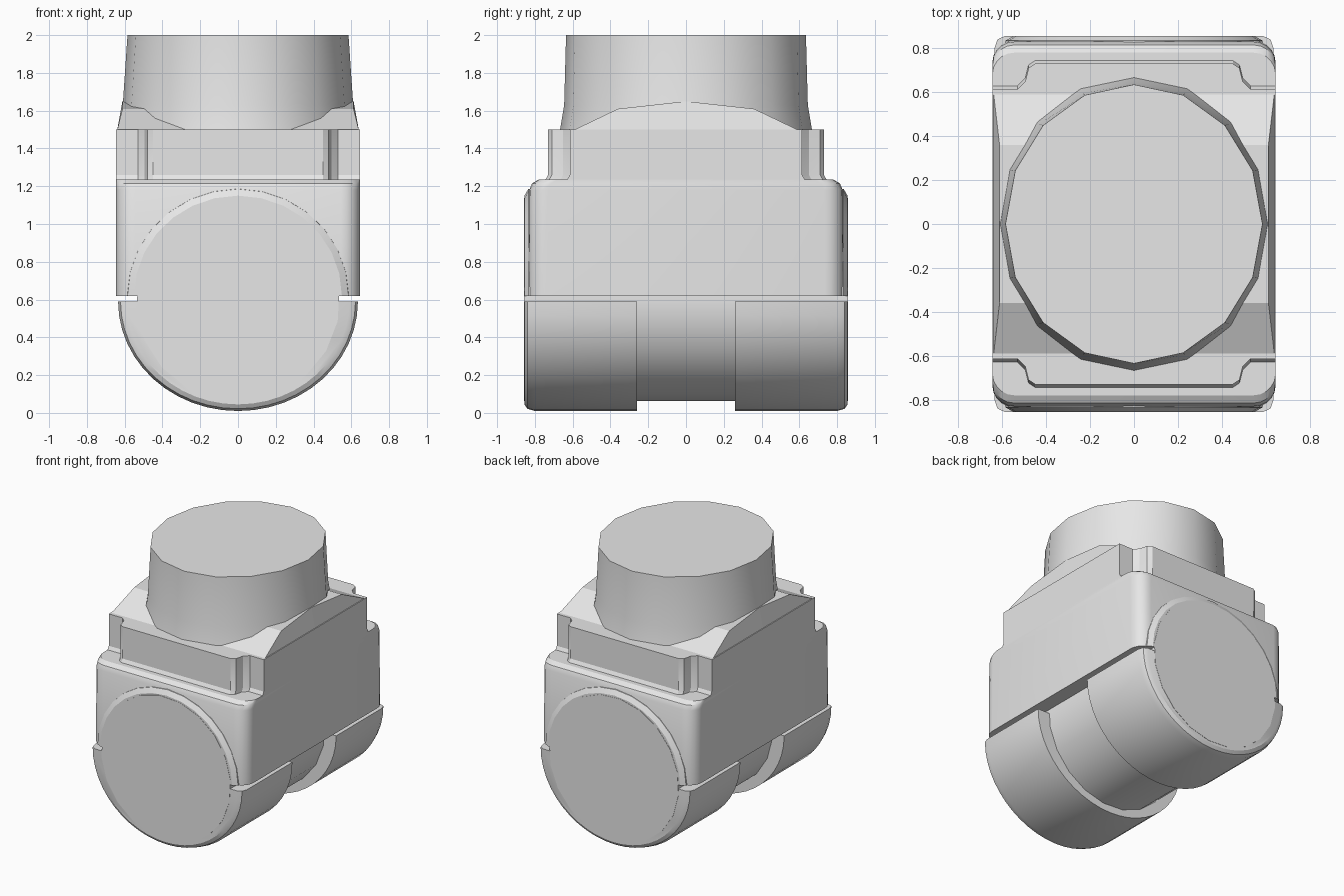
import bpy
import bmesh
from math import sin, cos, pi, radians

if "Cube" in bpy.data.objects:
    bpy.data.objects.remove(bpy.data.objects["Cube"], do_unlink=True)

grey = bpy.data.materials.new("plain_grey")
grey.use_nodes = True
grey.diffuse_color = (0.8, 0.8, 0.8, 1)
grey.node_tree.nodes["Principled BSDF"].inputs["Base Color"].default_value = (0.8, 0.8, 0.8, 1)


def loft(name, rings, angle=28):
    """Skin a list of equal-length closed rings and cap both ends."""
    bm = bmesh.new()
    loops = [[bm.verts.new(p) for p in ring] for ring in rings]
    n = len(loops[0])
    for a, b in zip(loops, loops[1:]):
        for i in range(n):
            j = (i + 1) % n
            bm.faces.new((a[i], a[j], b[j], b[i]))
    bm.faces.new(loops[0])
    bm.faces.new(loops[-1])
    bmesh.ops.recalc_face_normals(bm, faces=bm.faces)
    mesh = bpy.data.meshes.new(name)
    bm.to_mesh(mesh)
    bm.free()
    mesh.materials.append(grey)
    obj = bpy.data.objects.new(name, mesh)
    bpy.context.collection.objects.link(obj)
    bpy.ops.object.select_all(action="DESELECT")
    obj.select_set(True)
    bpy.context.view_layer.objects.active = obj
    bpy.ops.object.shade_smooth_by_angle(angle=radians(angle))
    return obj


def arc_xz(y, rx, rz, zc, start, end, n):
    """Points on an upright elliptical arc facing along y."""
    angles = [start + (end - start) * i / n for i in range(n + 1)]
    return [(rx * cos(a), y, zc + rz * sin(a)) for a in angles]


def round_rect(z, hx, hy, r, n=5):
    """Horizontal rectangle with rounded corners."""
    pts = []
    for k, (sx, sy) in enumerate([(1, 1), (-1, 1), (-1, -1), (1, -1)]):
        for i in range(n + 1):
            a = pi / 2 * (k + i / n)
            pts.append((sx * (hx - r) + r * cos(a), sy * (hy - r) + r * sin(a), z))
    return pts


def mirrored(quarter, z):
    """Mirror one quarter of a plan outline into a closed ring."""
    half = quarter + [(-x, y) for x, y in reversed(quarter)]
    return [(x, y, z) for x, y in half + [(-x, -y) for x, y in half]]


# Main block with a softened front and back shoulder
loft("main_block", [round_rect(z, 0.645, hy, 0.1) for z, hy in
                    [(0.62, 0.835), (1.18, 0.83), (1.215, 0.815), (1.235, 0.78)]])

# Upper block with notched corners
notch = [(0.645, 0.615), (0.53, 0.615), (0.495, 0.65), (0.48, 0.71), (0.45, 0.73)]
foot = [(x, y + 0.02) for x, y in notch]
loft("upper_block", [mirrored(foot, 1.225), mirrored(notch, 1.26), mirrored(notch, 1.5)])

# Sloping shoulder between the block and the neck
shoulder_low = [(0.64, 0), (0.64, 0.6), (0.3, 0.6)]
shoulder_mid = [(0.612, 0), (0.612, 0.36), (0.3, 0.36)]
peak = [(x, y, 1.65 if y == 0 else 1.61) for x, y, z in mirrored(shoulder_mid, 0)]
loft("shoulder", [mirrored(shoulder_low, 1.495), peak], 10)

# Tapered neck
loft("neck", [[(rx * sin(2 * pi * i / 16), ry * cos(2 * pi * i / 16), z) for i in range(16)]
              for z, rx, ry in [(1.48, 0.635, 0.67), (1.63, 0.61, 0.645), (2.0, 0.585, 0.635)]])

# Inner pipe running front to back
loft("inner_pipe", [arc_xz(y, 0.54, 0.54, 0.6, 0.1, 2 * pi + 0.1, 20)[:-1]
                    for y in (-0.857, 0.857)], 20)

for side, s in (("front", -1), ("back", 1)):
    # Lower half collar with a bevelled outer rim
    loft(side + "_collar", [arc_xz(s * y, rx, rz, 0.59, pi, 2 * pi, 24) for y, rx, rz in
                            [(0.26, 0.635, 0.58), (0.8, 0.635, 0.58),
                             (0.84, 0.622, 0.568), (0.855, 0.59, 0.545)]])
    # Upper half of the raised end rim
    loft(side + "_end_rim", [arc_xz(s * y, r, r - 0.02, 0.62, 0, pi, 14) for y, r in
                             [(0.8, 0.59), (0.835, 0.585), (0.855, 0.55)]])
